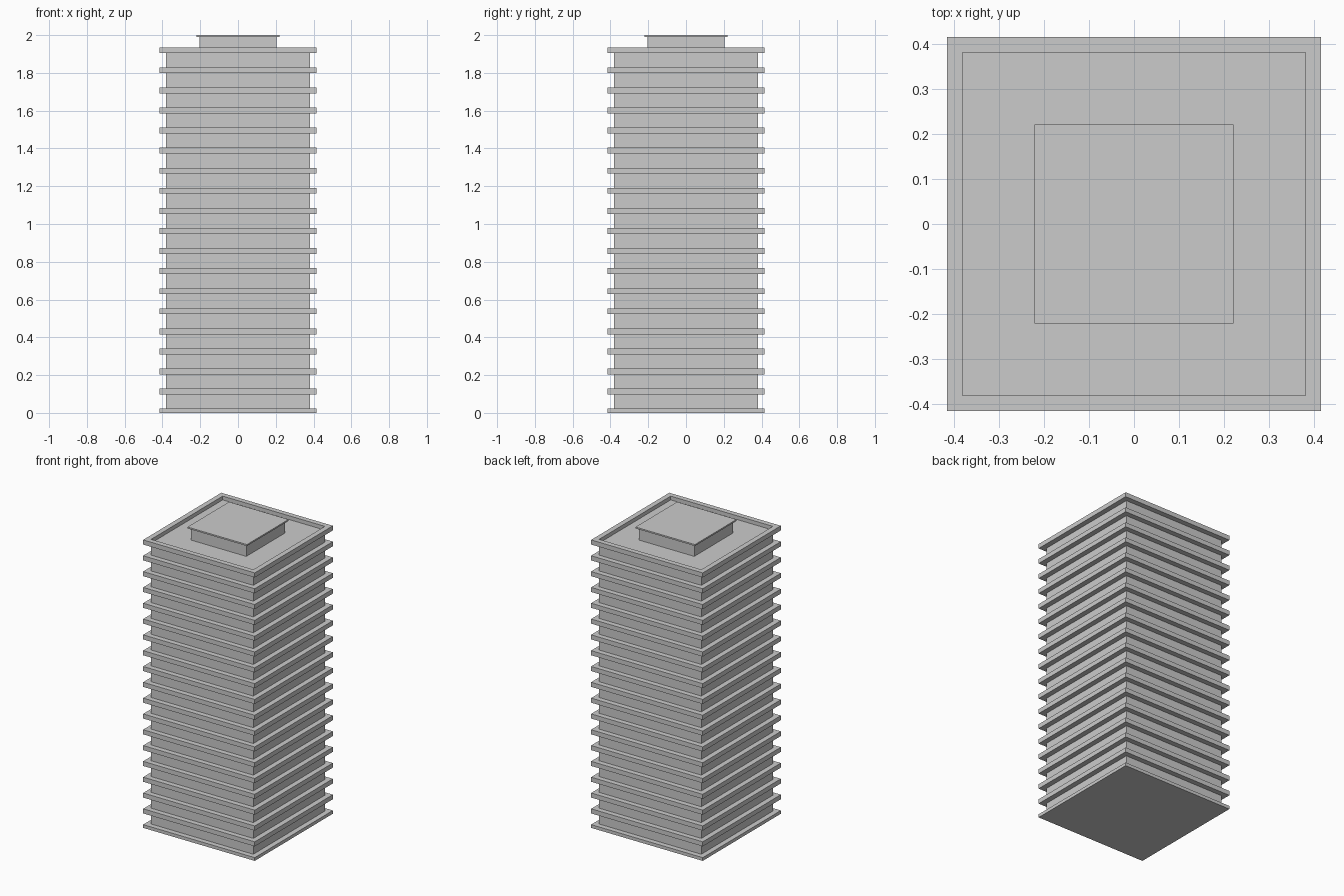
import bpy, bmesh

if "Cube" in bpy.data.objects:
    bpy.data.objects.remove(bpy.data.objects["Cube"])

WALL = 0.38      # half width of the facade
EDGE = 0.415     # half width of the floor bands
DECK = 1.91      # roof deck height
PITCH = 0.1063   # storey height


def make_object(name, bm):
    bmesh.ops.recalc_face_normals(bm, faces=bm.faces)
    mesh = bpy.data.meshes.new(name)
    bm.to_mesh(mesh)
    bm.free()
    obj = bpy.data.objects.new(name, mesh)
    bpy.context.collection.objects.link(obj)
    return obj


def block(name, half, z0, z1):
    """Square block between two heights."""
    bm = bmesh.new()
    bmesh.ops.create_cube(bm, size=1)
    for v in bm.verts:
        v.co.x *= 2 * half
        v.co.y *= 2 * half
        v.co.z = z1 if v.co.z > 0 else z0
    return make_object(name, bm)


def ring(name, inner, outer, z0, z1):
    """Square ring with a rectangular cross-section."""
    bm = bmesh.new()
    profile = [(inner, z0), (outer, z0), (outer, z1), (inner, z1)]
    corners = [(-1, -1), (1, -1), (1, 1), (-1, 1)]
    loops = [[bm.verts.new((sx * r, sy * r, z)) for sx, sy in corners]
             for r, z in profile]
    for i in range(4):
        a, b = loops[i], loops[(i + 1) % 4]
        for j in range(4):
            k = (j + 1) % 4
            bm.faces.new((a[j], a[k], b[k], b[j]))
    return make_object(name, bm)


# Ground slab and main tower body, whose top is the roof deck
block("ground_slab", EDGE, 0, 0.022)
block("tower_body", WALL, 0.01, DECK)

# Projecting floor bands; the highest one forms the roof parapet
for i in range(1, 19):
    mid = 0.0065 + i * PITCH
    name = "roof_parapet" if i == 18 else f"floor_band_{i:02d}"
    ring(name, WALL, EDGE, mid - 0.0155, mid + 0.0155)

# Rooftop plant room with thin overhanging cap
block("plant_room", 0.205, DECK, 1.991)
block("plant_room_cap", 0.221, 1.99, 2.0)
